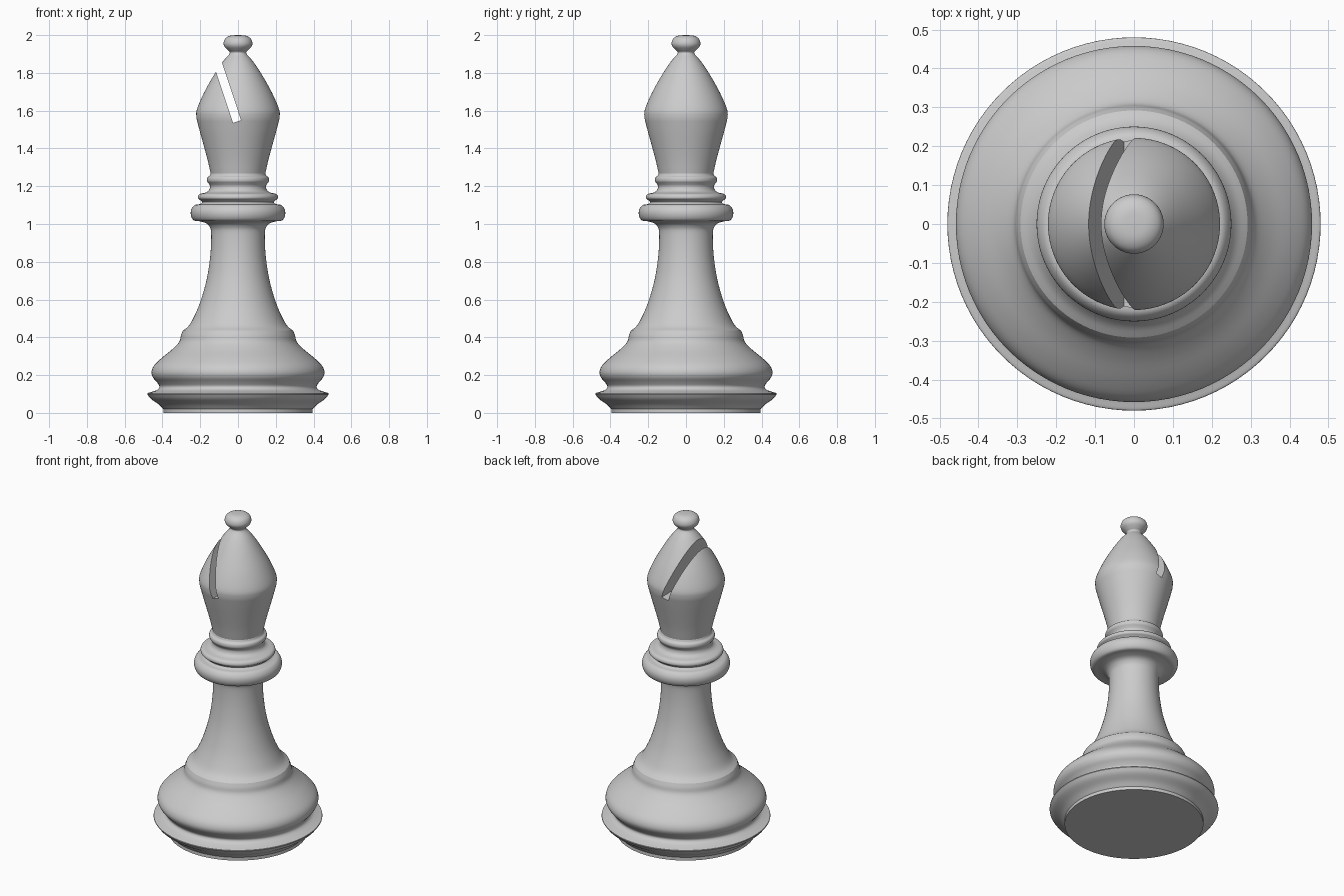
import bpy, bmesh, math
from mathutils import Vector, Matrix

if "Cube" in bpy.data.objects:
    bpy.data.objects.remove(bpy.data.objects["Cube"])

SIDES = 96

mat = bpy.data.materials.new("light grey")
mat.diffuse_color = (0.6, 0.6, 0.6, 1)
mat.use_nodes = True
mat.node_tree.nodes["Principled BSDF"].inputs["Base Color"].default_value = mat.diffuse_color

# Profile (radius, height) in runs: smooth inside a run, a corner between runs
runs = [
    [(0, 0), (0.395, 0)],
    [(0.395, 0), (0.395, 0.02)],
    [(0.395, 0.02), (0.42, 0.045), (0.46, 0.073), (0.48, 0.098)],
    [(0.48, 0.098), (0.478, 0.105), (0.46, 0.11)],
    [(0.46, 0.11), (0.428, 0.122), (0.416, 0.14), (0.43, 0.163), (0.45, 0.187),
     (0.458, 0.215), (0.445, 0.25), (0.405, 0.29), (0.35, 0.335), (0.312, 0.375),
     (0.302, 0.41), (0.292, 0.435)],
    [(0.292, 0.435), (0.262, 0.46), (0.235, 0.505), (0.2, 0.587), (0.165, 0.71),
     (0.146, 0.84), (0.142, 0.95), (0.15, 0.985), (0.17, 1.005), (0.205, 1.015)],
    [(0.205, 1.015), (0.235, 1.02), (0.249, 1.045), (0.248, 1.075), (0.23, 1.1),
     (0.2, 1.106), (0.19, 1.116), (0.2, 1.126)],
    [(0.2, 1.126), (0.212, 1.136), (0.211, 1.15), (0.2, 1.16), (0.17, 1.167),
     (0.153, 1.18), (0.148, 1.2), (0.155, 1.214)],
    [(0.155, 1.214), (0.164, 1.228), (0.162, 1.246), (0.15, 1.256), (0.145, 1.268)],
    [(0.145, 1.268), (0.16, 1.335), (0.18, 1.41), (0.202, 1.49), (0.22, 1.56)],
    [(0.22, 1.56), (0.218, 1.605), (0.18, 1.695), (0.125, 1.793), (0.08, 1.86),
     (0.048, 1.897), (0.044, 1.91), (0.055, 1.921), (0.072, 1.94), (0.076, 1.96),
     (0.066, 1.983), (0.04, 1.997), (0, 2.0)],
]


def smooth(run, n=4):
    """Catmull-Rom samples through a run of points."""
    if len(run) == 2:
        return list(run[:-1])
    p = [Vector(q) for q in run]
    p = [2 * p[0] - p[1]] + p + [2 * p[-1] - p[-2]]
    out = []
    for a, b, c, d in zip(p, p[1:], p[2:], p[3:]):
        for i in range(n):
            t = i / n
            out.append((b * 2 + (c - a) * t + (a * 2 - b * 5 + c * 4 - d) * t * t
                        + (b * 3 - a - c * 3 + d) * t ** 3) * 0.5)
    return out


# Turned body
points = [q for run in runs for q in smooth(run)] + [runs[-1][-1]]
bm = bmesh.new()
verts = [bm.verts.new((max(r, 0), 0, z)) for r, z in points]
edges = [bm.edges.new(e) for e in zip(verts, verts[1:])]
bmesh.ops.spin(bm, geom=verts + edges, axis=(0, 0, 1), cent=(0, 0, 0),
               angle=math.tau, steps=SIDES)
bmesh.ops.remove_doubles(bm, verts=bm.verts, dist=0.0002)
bmesh.ops.recalc_face_normals(bm, faces=bm.faces)
mesh = bpy.data.meshes.new("bishop_body")
bm.to_mesh(mesh)
bm.free()
mesh.materials.append(mat)
body = bpy.data.objects.new("bishop_body", mesh)
bpy.context.collection.objects.link(body)

# Slanted slot cutter: open at the top, bottom at the slot floor
bm = bmesh.new()
place = (Matrix.Translation((-0.005, 0, 1.542))
         @ Matrix.Rotation(math.radians(-18.4), 4, 'Y')
         @ Matrix.Translation((0, 0, 0.25))
         @ Matrix.Diagonal((0.045, 1, 0.5, 1)))
bmesh.ops.create_cube(bm, size=1, matrix=place)
cut_mesh = bpy.data.meshes.new("slot_cutter")
bm.to_mesh(cut_mesh)
bm.free()
cut_mesh.materials.append(mat)
cutter = bpy.data.objects.new("slot_cutter", cut_mesh)
cutter.hide_render = True
bpy.context.collection.objects.link(cutter)

# Cut the slot, then shade smooth with sharp corners
mod = body.modifiers.new("slot", 'BOOLEAN')
mod.operation = 'DIFFERENCE'
mod.solver = 'EXACT'
mod.object = cutter
bpy.context.view_layer.objects.active = body
body.select_set(True)
bpy.ops.object.modifier_apply(modifier=mod.name)
bpy.data.objects.remove(cutter)
bpy.ops.object.shade_smooth_by_angle(angle=math.radians(30))
